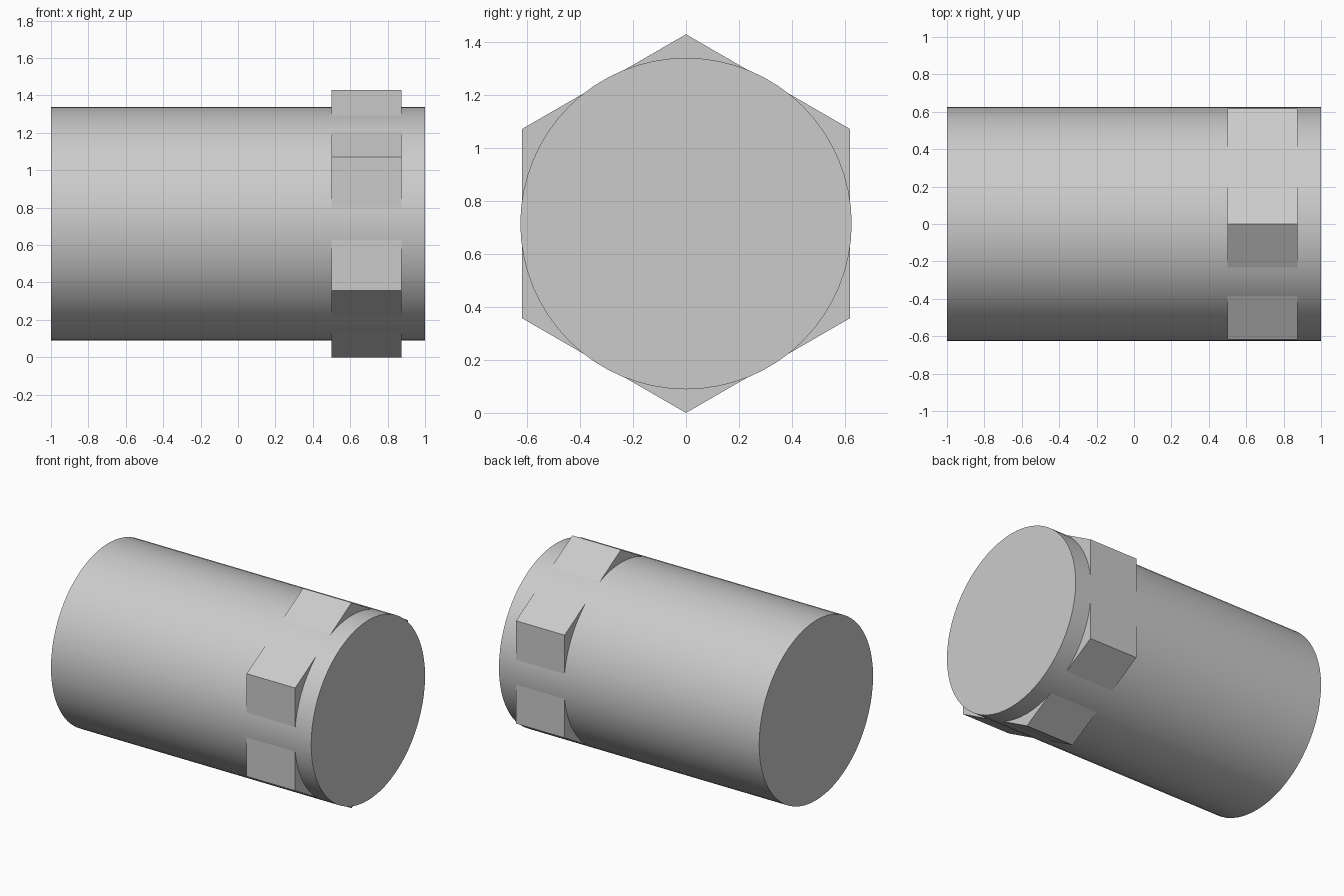
import bpy
import bmesh
import math

cube = bpy.data.objects.get("Cube")
if cube:
    bpy.data.objects.remove(cube, do_unlink=True)

AXIS_Z = 0.714

# Plain grey finish
grey = bpy.data.materials.new("plain_grey")
grey.use_nodes = True
colour = (0.6, 0.6, 0.6, 1.0)
grey.diffuse_color = colour
grey.node_tree.nodes["Principled BSDF"].inputs["Base Color"].default_value = colour


def prism_along_x(name, sides, radius, x_start, x_end):
    """Regular prism lying along x, with one corner pointing straight up."""
    bm = bmesh.new()
    ring = []
    for i in range(sides):
        a = 2 * math.pi * i / sides
        ring.append(bm.verts.new((x_start, radius * math.sin(a), AXIS_Z + radius * math.cos(a))))
    cap = bm.faces.new(ring)
    grown = bmesh.ops.extrude_face_region(bm, geom=[cap], use_keep_orig=True)
    moved = [v for v in grown["geom"] if isinstance(v, bmesh.types.BMVert)]
    bmesh.ops.translate(bm, verts=moved, vec=(x_end - x_start, 0, 0))
    bmesh.ops.recalc_face_normals(bm, faces=bm.faces)
    mesh = bpy.data.meshes.new(name)
    bm.to_mesh(mesh)
    bm.free()
    mesh.materials.append(grey)
    obj = bpy.data.objects.new(name, mesh)
    bpy.context.collection.objects.link(obj)
    return obj


# Long round body
body = prism_along_x("round_body", 64, 0.625, -1.0, 1.0)
bpy.ops.object.select_all(action="DESELECT")
body.select_set(True)
bpy.context.view_layer.objects.active = body
bpy.ops.object.shade_smooth_by_angle(angle=math.radians(30))

# Hexagonal collar whose corners stand proud of the body
prism_along_x("hex_collar", 6, AXIS_Z, 0.5, 0.873)
